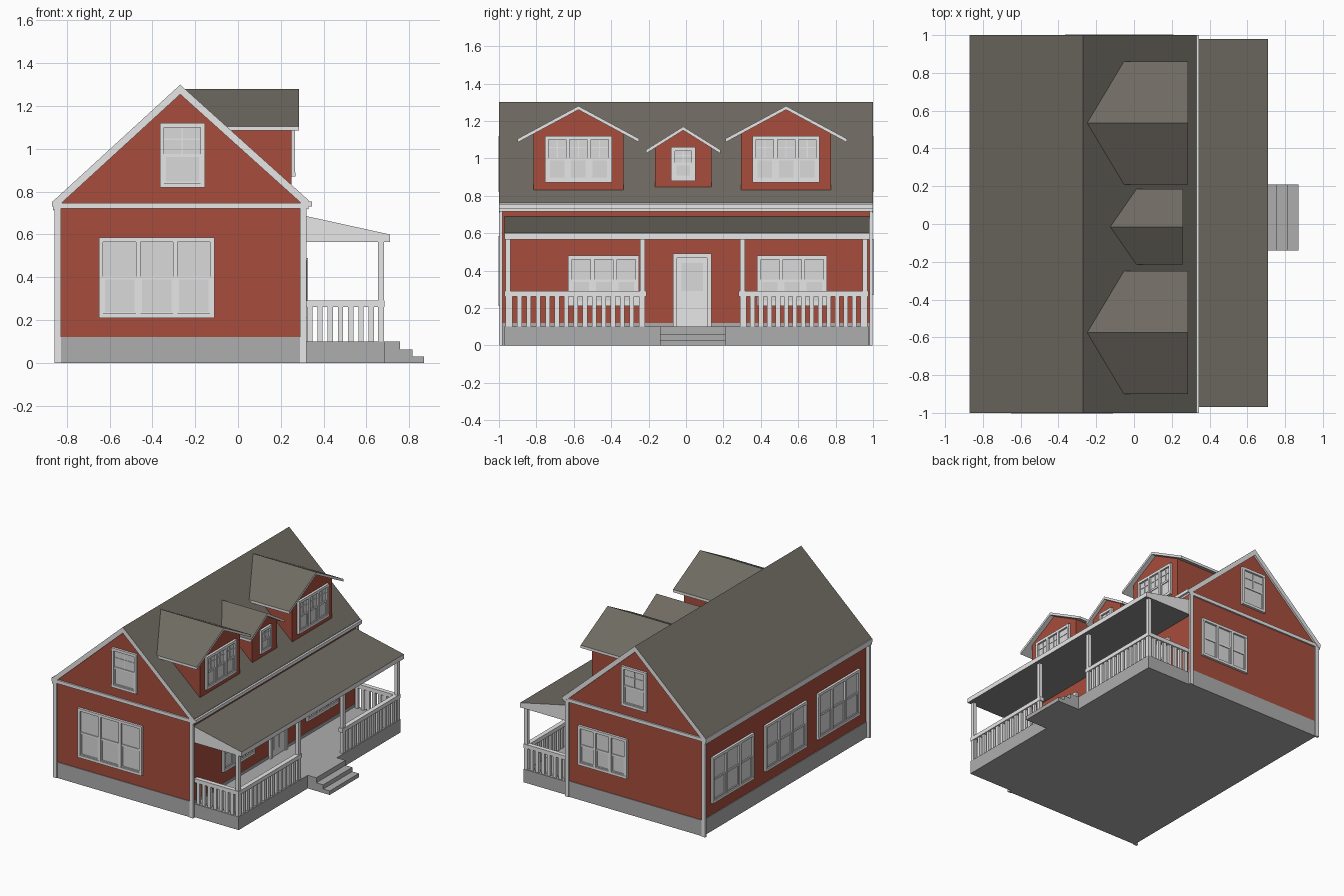
import bpy, bmesh

if "Cube" in bpy.data.objects:
    bpy.data.objects.remove(bpy.data.objects["Cube"])

def material(name, r, g, b):
    m = bpy.data.materials.new(name)
    m.diffuse_color = (r, g, b, 1)
    m.use_nodes = True
    m.node_tree.nodes["Principled BSDF"].inputs["Base Color"].default_value = m.diffuse_color
    return m

MATS = [material("red siding", .39, .075, .045), material("white trim", .8, .8, .8),
        material("roof shingles", .16, .147, .123), material("concrete grey", .42, .42, .42),
        material("window glass", .7, .7, .7), material("porch ceiling grey", .26, .26, .26)]
RED, TRIM, ROOF, STONE, GLASS, CEIL = range(6)

def finish(name, bm):
    bmesh.ops.recalc_face_normals(bm, faces=bm.faces[:])
    me = bpy.data.meshes.new(name)
    bm.to_mesh(me)
    bm.free()
    for m in MATS:
        me.materials.append(m)
    ob = bpy.data.objects.new(name, me)
    bpy.context.collection.objects.link(ob)
    return ob

def boxes(name, items):
    """items: (x0, x1, y0, y1, z0, z1, material)"""
    bm = bmesh.new()
    for x0, x1, y0, y1, z0, z1, mat in items:
        vs = bmesh.ops.create_cube(bm, size=1)["verts"]
        for v in vs:
            v.co = ((x0 + x1) / 2 + v.co.x * (x1 - x0), (y0 + y1) / 2 + v.co.y * (y1 - y0),
                    (z0 + z1) / 2 + v.co.z * (z1 - z0))
        for f in {f for v in vs for f in v.link_faces}:
            f.material_index = mat
    return finish(name, bm)

def prism(name, profile, axis, a, b, rule):
    """Extrude an (x or y, z) profile along an axis; rule(normal) picks the colour."""
    bm = bmesh.new()
    pos = (lambda u, z: (u, a, z)) if axis == "y" else (lambda u, z: (a, u, z))
    face = bm.faces.new([bm.verts.new(pos(u, z)) for u, z in profile])
    new = bmesh.ops.extrude_face_region(bm, geom=[face])["geom"]
    for v in new:
        if isinstance(v, bmesh.types.BMVert):
            v.co["xyz".index(axis)] = b
    bmesh.ops.recalc_face_normals(bm, faces=bm.faces[:])
    bm.normal_update()
    for f in bm.faces:
        f.material_index = rule(f.normal)
    return finish(name, bm)

def on_wall(wall, at):
    """Wall-space box (u range, outward depth range, z range) to world box."""
    s = 1 if wall[0] == "+" else -1
    def conv(u0, u1, d0, d1, z0, z1, mat):
        lo, hi = sorted((at + s * d0, at + s * d1))
        return (u0, u1, lo, hi, z0, z1, mat) if wall[1] == "y" else (lo, hi, u0, u1, z0, z1, mat)
    return conv

def window(name, wall, at, u0, u1, z0, z1, units=1, grid=False):
    B, t = on_wall(wall, at), .02
    zm = (z0 + z1) / 2
    items = [B(u0, u1, -.01, .004, z0, z1, GLASS),
             B(u0, u1, 0, .018, z0, z0 + t, TRIM), B(u0, u1, 0, .018, z1 - t, z1, TRIM)]
    step = (u1 - u0 - t) / units
    for i in range(units + 1):                      # jambs and mullions
        u = u0 + i * step
        items.append(B(u, u + t, 0, .017, z0, z1, TRIM))
    for i in range(units):                          # sashes
        a, b = u0 + i * step + t, u0 + (i + 1) * step
        items.append(B(a, b, 0, .010, zm - .007, zm + .007, TRIM))
        for c in (a, b - .008):
            items.append(B(c, c + .008, 0, .010, z0 + t, zm, TRIM))
        items.append(B(a, b, 0, .010, z0 + t, z0 + t + .008, TRIM))
        if grid:                                    # upper sash muntins
            c, h = (a + b) / 2, (zm + z1) / 2
            items.append(B(c - .003, c + .003, 0, .008, zm, z1, TRIM))
            items.append(B(a, b, 0, .008, h - .003, h + .003, TRIM))
    boxes(name, items)

def roof_rule(n):
    return ROOF if n.z > .1 else TRIM

XL, XR, YW = -.83, .305, .985

# House body, foundation and main roof
prism("house_walls", [(XL, .1), (XR, .1), (XR, .75), (-.27, 1.268), (XL, .75)],
      "y", -YW, YW, lambda n: RED)
boxes("foundation", [(XL - .005, XR + .005, -.99, .99, 0, .12, STONE)])
prism("main_roof", [(-.865, .755), (-.27, 1.30), (.33, .76), (.33, .715), (-.27, 1.255), (-.865, .71)],
      "y", -1, 1, roof_rule)

# Corner boards, gable bands and gutters
trim = [(.32, .345, -1, 1, .73, .755, TRIM), (-.87, -.845, -1, 1, .73, .755, TRIM)]
for s in (-1, 1):
    y0, y1 = sorted((s * .98, s * .997))
    trim.append((-.865, .325, y0, y1, .722, .748, TRIM))
    for x in (-.858, .29):
        trim.append((x, x + .03, y0, y1, 0, .74, TRIM))
boxes("wall_trim", trim)

# Dormers: centre y, wall half width, roof half width, ridge z, eave z, front x, roof front x, base z
for name, c, w, rw, zt, ze, xf, xr, zb, xb in (
        ("left_dormer", -.575, .24, .325, 1.28, 1.105, .25, .285, .83, -.25),
        ("middle_dormer", -.015, .15, .20, 1.17, 1.045, .235, .26, .84, -.13),
        ("right_dormer", .535, .24, .325, 1.28, 1.105, .25, .285, .83, -.25)):
    t = .02
    zw = zt - (zt - ze) * w / rw - t
    prism(name + "_walls", [(c - w, zb), (c + w, zb), (c + w, zw), (c, zt - t), (c - w, zw)],
          "x", xb + .05, xf, lambda n: RED)
    prism(name + "_roof", [(c - rw, ze), (c, zt), (c + rw, ze), (c + rw, ze - t), (c, zt - t), (c - rw, ze - t)],
          "x", xb, xr, roof_rule)
    if w > .2:
        window(name + "_window", "+x", xf, c - .18, c + .18, .87, 1.12, 3, True)
    else:
        window(name + "_window", "+x", xf, c - .065, c + .065, .88, 1.06, 1, True)

# Wall windows
window("front_window", "-y", -YW, -.65, -.11, .21, .585, 3)
window("front_gable_window", "-y", -YW, -.365, -.155, .82, 1.12, 1, True)
window("back_window", "+y", YW, -.20, .21, .27, .57, 3)
window("back_gable_window", "+y", YW, -.365, -.155, .82, 1.12, 1, True)
for i, y in enumerate((-.635, 0, .635)):
    window(f"side_window_{i + 1}", "-x", XL, y - .25, y + .25, .21, .56, 3)
window("porch_window_left", "+x", XR, -.63, -.25, .21, .48, 3)
window("porch_window_right", "+x", XR, .38, .755, .21, .48, 3)

# Front door with frame, glazed top and two raised panels
D = on_wall("+x", XR)
door = [D(-.07, .135, 0, .012, .10, .49, TRIM), D(-.025, .09, 0, .016, .29, .44, GLASS)]
for a, b in ((-.07, -.047), (.112, .135)):
    door.append(D(a, b, 0, .022, .10, .49, TRIM))
door.append(D(-.07, .135, 0, .022, .468, .49, TRIM))
for a in (-.025, .04):
    door.append(D(a, a + .045, 0, .017, .15, .26, TRIM))
boxes("front_door", door)

# Porch deck, steps and roof
boxes("porch_deck", [(.30, .685, -.97, .975, 0, .10, STONE)])
boxes("porch_steps", [(.68, .757, -.14, .21, 0, .10, STONE), (.75, .815, -.14, .21, 0, .062, STONE),
                      (.81, .87, -.14, .21, 0, .03, STONE)])
prism("porch_roof", [(.30, .565), (.71, .565), (.71, .60), (.30, .69)], "y", -.97, .98,
      lambda n: ROOF if n.z > .5 else CEIL if n.z < -.5 else TRIM)

# Porch posts
boxes("porch_posts", [(.655, .682, y - .014, y + .014, .10, .57, TRIM) for y in (-.952, -.232, .302, .957)])

# Railings with balusters
rail = []
for a, b in ((-.97, -.21), (.28, .975)):
    rail.append((.65, .685, a, b, .262, .292, TRIM))
    n = 15
    for i in range(n):
        y = a + .03 + (b - a - .06) * i / (n - 1)
        rail.append((.658, .678, y - .0125, y + .0125, .10, .265, TRIM))
for y in (-.952, .957):
    rail.append((.31, .66, y - .017, y + .017, .262, .292, TRIM))
    for i in range(7):
        x = .335 + i * .048
        rail.append((x - .0125, x + .0125, y - .01, y + .01, .10, .265, TRIM))
boxes("porch_railing", rail)
